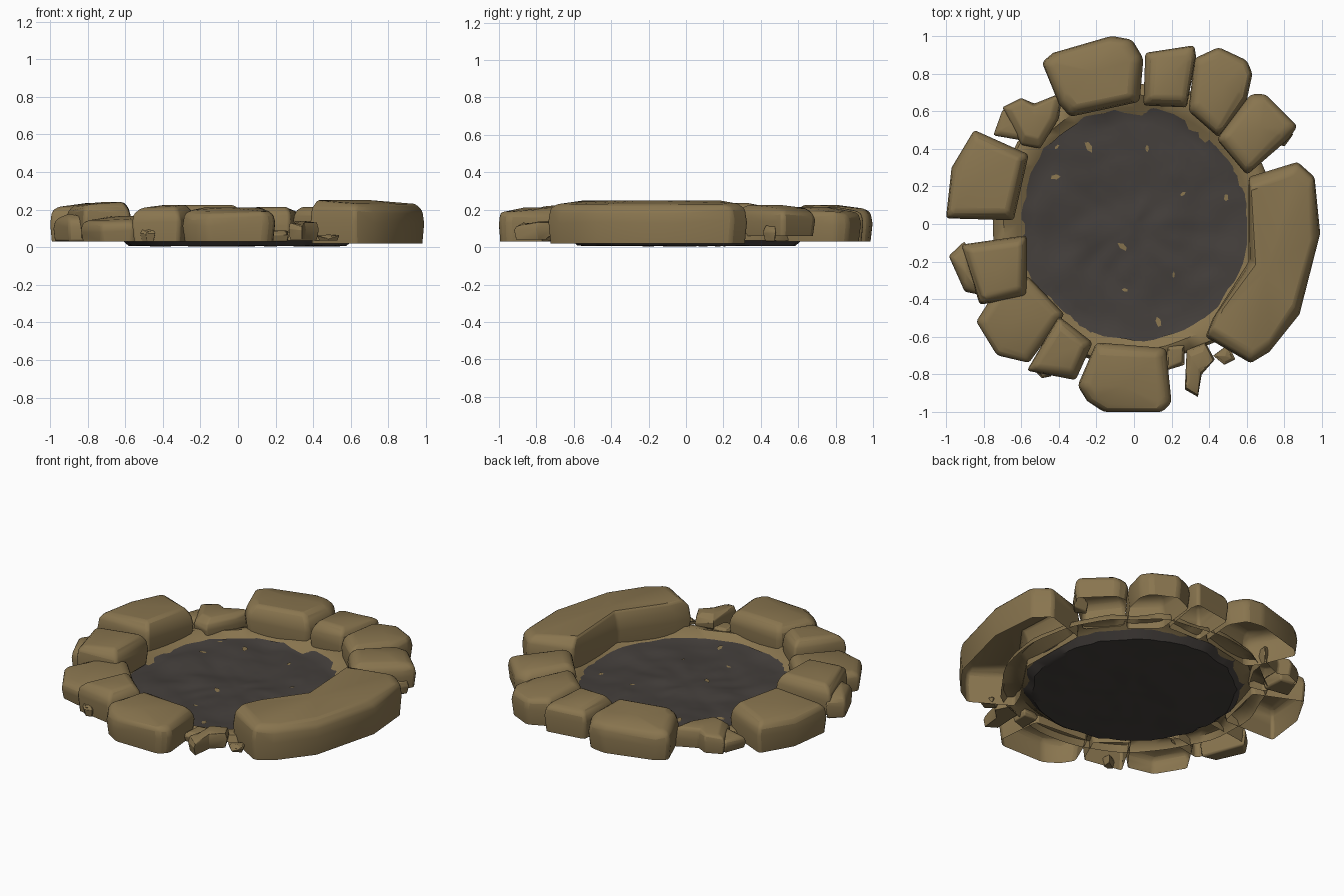
import bpy, bmesh, math, random
from mathutils import Vector, noise

if "Cube" in bpy.data.objects:
    bpy.data.objects.remove(bpy.data.objects["Cube"])

random.seed(4)


def material(name, rgb):
    m = bpy.data.materials.new(name)
    m.diffuse_color = (*rgb, 1)
    m.use_nodes = True
    m.node_tree.nodes["Principled BSDF"].inputs["Base Color"].default_value = m.diffuse_color
    return m


TAN = material("tan stone", (0.25, 0.178, 0.078))
ASH = material("dark ash", (0.058, 0.050, 0.045))


def finish(bm, name, mat, angle=40, bevel=0.0):
    bmesh.ops.recalc_face_normals(bm, faces=bm.faces)
    me = bpy.data.meshes.new(name)
    bm.to_mesh(me)
    bm.free()
    ob = bpy.data.objects.new(name, me)
    bpy.context.collection.objects.link(ob)
    me.materials.append(mat)
    if bevel:
        b = ob.modifiers.new("worn edges", 'BEVEL')
        b.width, b.segments, b.limit_method = bevel, 2, 'ANGLE'
        b.angle_limit = math.radians(25)
    bpy.ops.object.select_all(action='DESELECT')
    ob.select_set(True)
    bpy.context.view_layer.objects.active = ob
    bpy.ops.object.shade_smooth_by_angle(angle=math.radians(angle))
    return ob


def bridge(bm, a, b):
    n = len(a)
    for i in range(n):
        bm.faces.new((a[i], a[(i + 1) % n], b[(i + 1) % n], b[i]))


def stone(name, pts, height, base=0.03, bevel=0.02, closed=False):
    """Rock shell from its plan outline; hollow below unless closed."""
    bm = bmesh.new()
    c = sum((Vector(p) for p in pts), Vector((0, 0))) / len(pts)
    rings = []
    for inset, t in ((0.012, 0), (0, 0.5), (0.012, 0.8), (0.055, 1.0)):
        ring = []
        for p in pts:
            d = c - Vector(p)
            q = Vector(p) + d.normalized() * min(inset, d.length * 0.35)
            z = base + (height - base) * t
            if t == 1:   # the crown drops a little towards the outside
                z -= max(0, q.length - 0.75) * 0.10
            elif t:
                z += random.uniform(-0.012, 0.012)
            ring.append(bm.verts.new((q.x, q.y, z)))
        rings.append(ring)
    for a, b in zip(rings, rings[1:]):
        bridge(bm, a, b)
    top = bm.verts.new((c.x, c.y, height))
    for i, v in enumerate(rings[-1]):
        bm.faces.new((v, rings[-1][(i + 1) % len(pts)], top))
    if closed:
        bm.faces.new(rings[0])
    return finish(bm, name, TAN, 40, bevel)


# Large stones of the ring, each from its plan outline and height
stone("back_stone", [(-.49, .86), (-.43, .91), (-.12, 1.0), (-.01, .98), (.05, .88),
                     (.03, .65), (-.34, .57), (-.40, .64)], .225)
stone("back_small_stone", [(.06, .91), (.32, .95), (.33, .89), (.28, .62), (.05, .63)], .215)
stone("back_right_stone", [(.32, .88), (.45, .94), (.60, .87), (.63, .80), (.60, .66),
                           (.45, .46), (.29, .60)], .215)
stone("right_back_stone", [(.44, .45), (.62, .69), (.70, .69), (.87, .52), (.82, .45),
                           (.60, .26)], .225, base=.06)
stone("long_right_stone", [(.61, .25), (.87, .33), (.96, .25), (.99, -.05), (.88, -.48),
                           (.72, -.68), (.62, -.74), (.38, -.60), (.42, -.50), (.61, -.20)], .25, base=.02)
stone("front_stone", [(-.30, -.86), (-.25, -.94), (-.16, -1.0), (.15, -1.0), (.20, -.95),
                      (.17, -.66), (-.20, -.63)], .212)
stone("front_left_stone", [(-.57, -.78), (-.31, -.83), (-.22, -.63), (-.40, -.49)], .225)
stone("left_front_stone", [(-.84, -.52), (-.70, -.30), (-.56, -.28), (-.37, -.48),
                           (-.56, -.74), (-.73, -.70)], .165)
stone("left_stone", [(-.92, -.11), (-.57, -.06), (-.57, -.38), (-.82, -.43)], .24, base=.05)
stone("left_back_stone", [(-1.0, .03), (-.97, .30), (-.85, .50), (-.56, .37), (-.64, .02)], .235)

# Rubble filling the gaps
stone("left_rubble", [(-.985, -.17), (-.90, -.09), (-.80, -.38), (-.90, -.36)], .18, closed=True)
stone("back_left_rubble", [(-.70, .62), (-.60, .67), (-.53, .64), (-.38, .70), (-.40, .56),
                           (-.50, .40), (-.60, .42)], .155)
stone("back_left_chip", [(-.75, .47), (-.70, .61), (-.58, .60), (-.58, .44)], .12, closed=True)
stone("front_shard", [(.27, -.88), (.34, -.92), (.36, -.80), (.43, -.72), (.38, -.63),
                      (.28, -.67)], .14, .04, .01, True)
stone("front_pebble", [(.42, -.70), (.48, -.75), (.54, -.72), (.50, -.64)], .07, .035, .01, True)
stone("front_lump", [(.17, -.78), (.27, -.75), (.27, -.64), (.17, -.64)], .09, closed=True)
stone("front_left_chip", [(-.52, -.79), (-.49, -.82), (-.44, -.81), (-.44, -.74)], .10, closed=True)
stone("back_right_chip", [(.72, .45), (.74, .48), (.85, .48), (.80, .41)], .13, closed=True)

# Low stone bank that joins the ring around the ash
SEG = 72
bm = bmesh.new()
rings = []
for r, z in ((.57, .022), (.62, .045), (.68, .085), (.735, .07), (.75, .035)):
    ring = []
    for i in range(SEG):
        a = math.tau * i / SEG
        n = noise.noise(Vector((math.cos(a) * 3, math.sin(a) * 3, r * 4)))
        rr = r + n * .035 * (r > .65)
        ring.append(bm.verts.new((rr * math.cos(a), rr * math.sin(a), z + n * .02 * (z > .04))))
    rings.append(ring)
for a, b in zip(rings, rings[1:]):
    bridge(bm, a, b)
finish(bm, "stone_bank", TAN, 50)


# Ash bed: lumpy top and a nearly flat underside
def ash_height(x, y):
    n = noise.noise(Vector((x * 5, y * 5, 1.3))) + .5 * noise.noise(Vector((x * 11, y * 11, 4)))
    return .034 + .018 * n


bm = bmesh.new()
edge = [.62 + .025 * noise.noise(Vector((math.cos(i) * 9, math.sin(i) * 9, 2))) for i in range(SEG)]
for under in (False, True):
    size = .93 if under else 1
    centre = bm.verts.new((0, 0, .006 if under else ash_height(0, 0)))
    last = None
    for k in range(1, 15):
        ring = []
        for i in range(SEG):
            a, r = math.tau * i / SEG, edge[i] * size * k / 14
            x, y = r * math.cos(a), r * math.sin(a)
            z = .006 + .2 * (ash_height(x, y) - .03) if under else max(ash_height(x, y), .046 * (k == 14))
            ring.append(bm.verts.new((x, y, max(z, 0))))
        if last:
            bridge(bm, last, ring)
        else:
            for i in range(SEG):
                bm.faces.new((centre, ring[i], ring[(i + 1) % SEG]))
        last = ring
    if under:
        bridge(bm, rim, last)
    rim = last
finish(bm, "ash_bed", ASH, 40)

# Tan flecks showing through the ash
bm = bmesh.new()
for x, y, s in ((-.24, .41, .034), (-.42, .25, .028), (.07, .40, .02), (.26, .16, .018), (.49, .14, .025),
                (-.06, -.12, .03), (-.05, -.35, .018), (.13, -.52, .03), (.21, -.27, .015), (-.41, .41, .016)):
    turn = random.uniform(0, 6)
    fan = []
    for i in range(5):
        a = math.tau * i / 5
        u, v = s * math.cos(a) * random.uniform(.7, 1.2), s * .5 * math.sin(a)
        px = x + u * math.cos(turn) - v * math.sin(turn)
        py = y + u * math.sin(turn) + v * math.cos(turn)
        fan.append(bm.verts.new((px, py, ash_height(px, py) + .004)))
    bm.faces.new(fan)
finish(bm, "stone_flecks", TAN)
